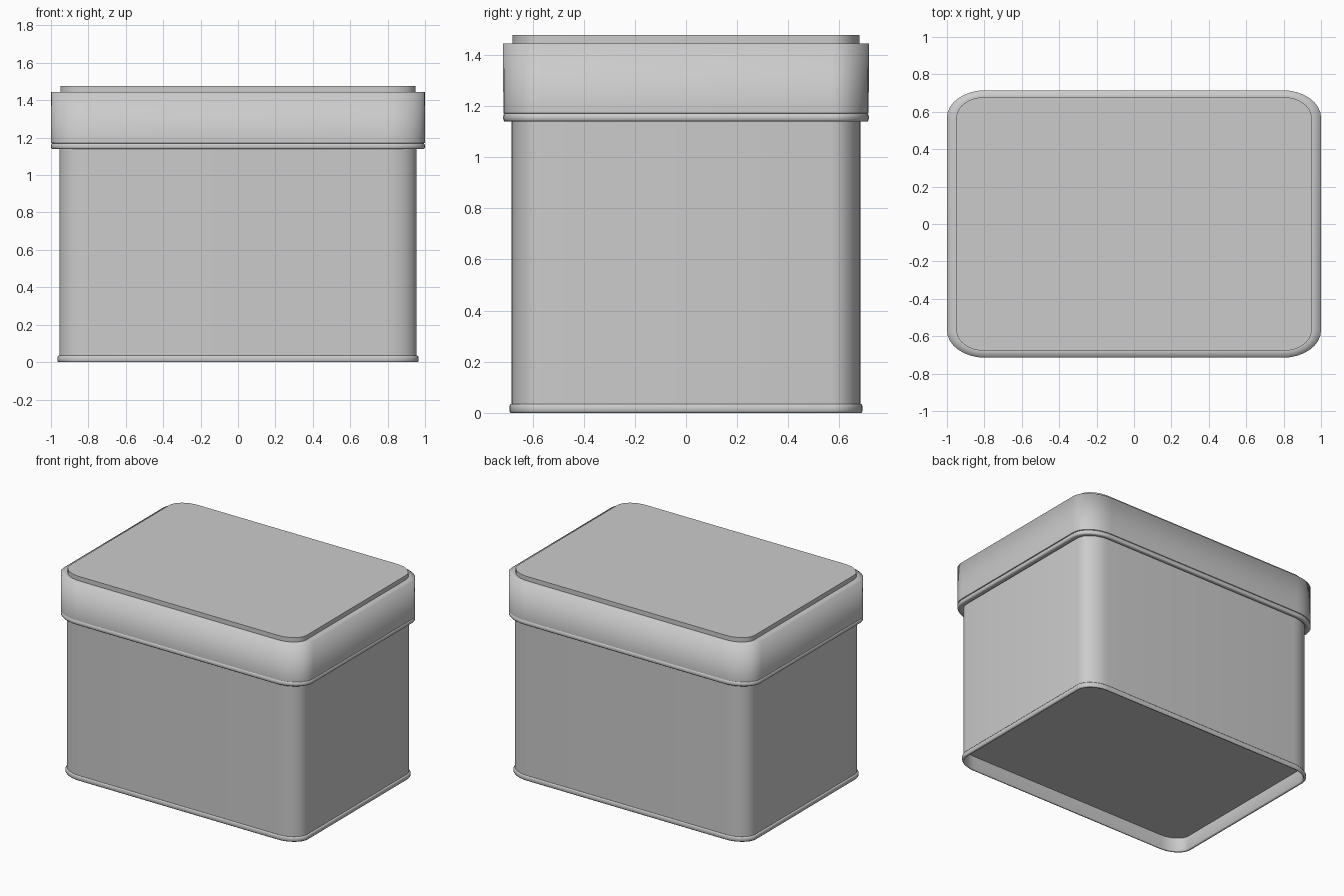
import bpy, bmesh, math

if "Cube" in bpy.data.objects:
    bpy.data.objects.remove(bpy.data.objects["Cube"])

RATIO = 0.715   # depth to width; the whole outline is squeezed by this in y
R = 0.205       # corner radius of the lid
SEG = 8         # segments per rounded corner


def outline(inset, z):
    """Rounded rectangle, inset from the lid outline, at height z."""
    r = R - inset
    pts = []
    for k, (sx, sy) in enumerate([(1, 1), (-1, 1), (-1, -1), (1, -1)]):
        for i in range(SEG + 1):
            a = math.pi / 2 * (k + i / SEG)
            pts.append((sx * (1 - R) + r * math.cos(a),
                        RATIO * (sy * (1 - R) + r * math.sin(a)), z))
    return pts


def sweep(name, profile, sharp=(), cap_start=False, cap_end=False):
    """Carry an (inset, z) profile round the box; sharp lists creased rings."""
    bm = bmesh.new()
    rings = [[bm.verts.new(p) for p in outline(*pt)] for pt in profile]
    n = len(rings[0])
    for a, b in zip(rings, rings[1:]):
        for i in range(n):
            j = (i + 1) % n
            bm.faces.new((a[i], a[j], b[j], b[i])).smooth = True
    if cap_start:
        bm.faces.new(rings[0][::-1])
    if cap_end:
        bm.faces.new(rings[-1])
    for k in sharp:
        for i in range(n):
            bm.edges.get((rings[k][i], rings[k][(i + 1) % n])).smooth = False
    mesh = bpy.data.meshes.new(name)
    bm.to_mesh(mesh)
    bm.free()
    obj = bpy.data.objects.new(name, mesh)
    bpy.context.collection.objects.link(obj)
    return obj


# Tin body with recessed floor and rolled foot rim
sweep("tin_body",
      [(0.056, 0.10), (0.056, 0.006), (0.051, 0.0),
       (0.040, 0.0), (0.035, 0.006), (0.034, 0.017), (0.035, 0.028),
       (0.040, 0.035), (0.045, 0.035), (0.045, 1.16)],
      sharp=(0, 8), cap_start=True, cap_end=True)

# Lid skirt: rolled lower bead, smooth wall and ledge
sweep("lid_skirt",
      [(0.047, 1.15), (0.035, 1.14), (0.006, 1.14), (0.001, 1.146),
       (0.0, 1.155), (0.001, 1.164), (0.007, 1.17),
       (0.001, 1.172), (0.0, 1.445), (0.05, 1.445)],
      sharp=(6, 7))

# Raised top panel
sweep("lid_top_panel", [(0.05, 1.44), (0.05, 1.477)], sharp=(1,), cap_end=True)
